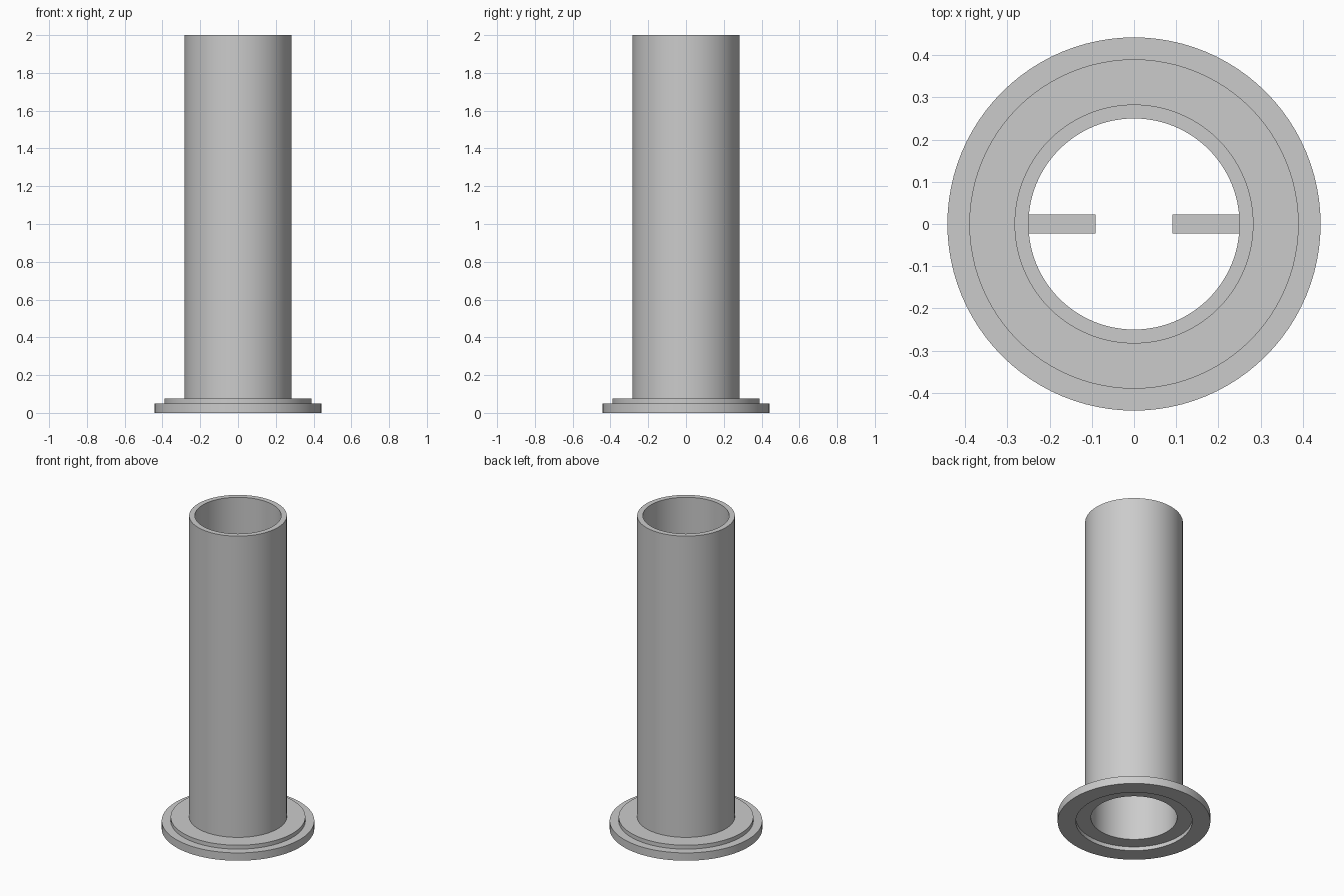
import bpy, bmesh, math

cube = bpy.data.objects.get("Cube")
if cube:
    bpy.data.objects.remove(cube, do_unlink=True)

# One plain grey for every part
grey = bpy.data.materials.new("plain_grey")
grey.use_nodes = True
colour = (0.6, 0.6, 0.6, 1)
grey.diffuse_color = colour
grey.node_tree.nodes["Principled BSDF"].inputs["Base Color"].default_value = colour


def finish(name, bm):
    bmesh.ops.recalc_face_normals(bm, faces=bm.faces)
    mesh = bpy.data.meshes.new(name)
    bm.to_mesh(mesh)
    bm.free()
    mesh.materials.append(grey)
    obj = bpy.data.objects.new(name, mesh)
    bpy.context.collection.objects.link(obj)
    return obj


def lathe(name, profile, segments=96):
    """Turn a closed (radius, height) outline around the z axis."""
    bm = bmesh.new()
    verts = [bm.verts.new((r, 0, z)) for r, z in profile]
    edges = [bm.edges.new((a, b)) for a, b in zip(verts, verts[1:] + verts[:1])]
    bmesh.ops.spin(bm, geom=verts + edges, cent=(0, 0, 0), axis=(0, 0, 1),
                   angle=math.tau, steps=segments, use_merge=True)
    bmesh.ops.remove_doubles(bm, verts=bm.verts, dist=0.0001)
    obj = finish(name, bm)
    bpy.ops.object.select_all(action="DESELECT")
    obj.select_set(True)
    bpy.context.view_layer.objects.active = obj
    bpy.ops.object.shade_smooth_by_angle(angle=math.radians(30))
    return obj


BORE, TUBE, STEP, RIM, RECESS = 0.25, 0.283, 0.39, 0.442, 0.337
FLANGE_TOP = 0.075

# Stepped flange with a shallow recess underneath
lathe("base_flange", [(BORE, 0.025), (RECESS, 0.025), (RECESS, 0), (RIM, 0),
                      (RIM, 0.05), (STEP, 0.05), (STEP, FLANGE_TOP),
                      (BORE, FLANGE_TOP)])

# Open tube
lathe("tube", [(BORE, FLANGE_TOP), (TUBE, FLANGE_TOP), (TUBE, 2), (BORE, 2)])

# Two opposed bars inside the bore, their outer ends sunk into the wall
INNER, OUTER, THICK = 0.091, 0.26, 0.046
for name, side in (("left_inner_bar", 1), ("right_inner_bar", -1)):
    bm = bmesh.new()
    bmesh.ops.create_cube(bm, size=1)
    bmesh.ops.scale(bm, verts=bm.verts, vec=(OUTER - INNER, THICK, THICK))
    bmesh.ops.translate(bm, verts=bm.verts,
                        vec=(side * (INNER + OUTER) / 2, 0, 1))
    finish(name, bm)
